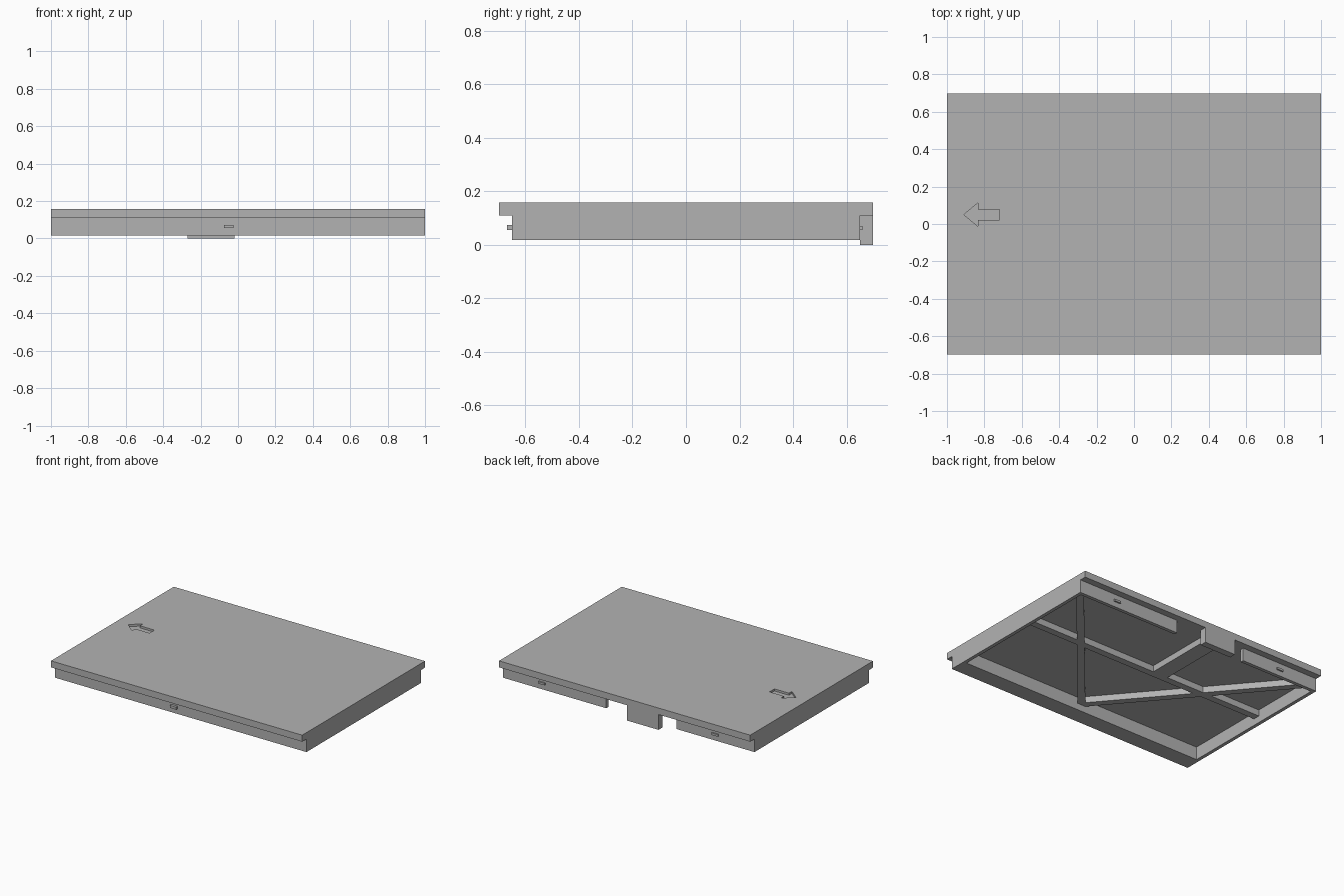
import bpy
import bmesh
import math

cube = bpy.data.objects.get("Cube")
if cube:
    bpy.data.objects.remove(cube, do_unlink=True)

grey = bpy.data.materials.new("mid_grey_plastic")
grey.use_nodes = True
grey.diffuse_color = (0.45, 0.45, 0.45, 1)
grey.node_tree.nodes["Principled BSDF"].inputs["Base Color"].default_value = (0.45, 0.45, 0.45, 1)

TOP, LIP, RIM, RIB = 0.157, 0.11, 0.017, 0.065
EDGE, WALL_Y, THIN, FRONT_IN = 0.698, 0.65, 0.025, -0.53


def prism(name, outline, z0, z1):
    """Extrude a counter-clockwise outline between two heights."""
    bm = bmesh.new()
    base = bm.faces.new([bm.verts.new((x, y, z0)) for x, y in outline])
    ext = bmesh.ops.extrude_face_region(bm, geom=[base])
    for v in ext["geom"]:
        if isinstance(v, bmesh.types.BMVert):
            v.co.z = z1
    bmesh.ops.recalc_face_normals(bm, faces=bm.faces)
    mesh = bpy.data.meshes.new(name)
    bm.to_mesh(mesh)
    bm.free()
    mesh.materials.append(grey)
    obj = bpy.data.objects.new(name, mesh)
    bpy.context.collection.objects.link(obj)
    return obj


def box(name, x0, x1, y0, y1, z0, z1):
    return prism(name, [(x0, y0), (x1, y0), (x1, y1), (x0, y1)], z0, z1)


def diagonal(name, a, b, width, z0, z1):
    """Straight bar between two plan points."""
    dx, dy = b[0] - a[0], b[1] - a[1]
    k = width / 2 / math.hypot(dx, dy)
    nx, ny = -dy * k, dx * k
    return prism(name, [(a[0] - nx, a[1] - ny), (b[0] - nx, b[1] - ny),
                        (b[0] + nx, b[1] + ny), (a[0] + nx, a[1] + ny)], z0, z1)


# Top plate with a shallow engraved arrow
plate = box("top_plate", -1, 1, -EDGE, EDGE, LIP, TOP)
arrow = [(-0.91, 0.05), (-0.835, -0.012), (-0.835, 0.022), (-0.72, 0.022),
         (-0.72, 0.078), (-0.835, 0.078), (-0.835, 0.112)]
cutter = prism("arrow_cutter", arrow, TOP - 0.015, TOP + 0.05)
cutter.hide_render = True
cut = plate.modifiers.new("arrow_recess", 'BOOLEAN')
cut.operation = 'DIFFERENCE'
cut.solver = 'EXACT'
cut.object = cutter
bpy.context.view_layer.objects.active = plate
bpy.ops.object.modifier_apply(modifier=cut.name)
bpy.data.objects.remove(cutter, do_unlink=True)

# Skirt walls: thick at the front, thin elsewhere, open around the back tab
box("front_wall", -1, 1, -WALL_Y, FRONT_IN, RIM, LIP)
box("left_wall", 1 - THIN, 1, FRONT_IN, WALL_Y, RIM, LIP)
box("right_wall", -1, THIN - 1, FRONT_IN, WALL_Y, RIM, LIP)
box("back_wall_left", 0.18, 1 - THIN, WALL_Y - THIN, WALL_Y, RIM, LIP)
box("back_wall_right", THIN - 1, -0.38, WALL_Y - THIN, WALL_Y, RIM, LIP)
box("back_tab", -0.27, -0.02, WALL_Y, EDGE, 0, LIP)

# Stiffening ribs under the plate
box("cross_rib", THIN - 1, 1 - THIN, 0.05, 0.1, RIB, LIP)
box("tab_rib", -0.2, -0.08, 0.1, WALL_Y, RIB, LIP)
for side, s in (("left", 1), ("right", -1)):
    diagonal("diagonal_rib_" + side, (0, FRONT_IN), (s * 0.965, 0.605), 0.05, RIB, LIP)
    # Snap clips on the back wall
    box("back_clip_" + side, s * 0.69 - 0.025, s * 0.69 + 0.025,
        WALL_Y, WALL_Y + 0.01, 0.055, 0.07)

# Snap clip on the front wall
box("front_clip", -0.075, -0.025, -WALL_Y - 0.018, -WALL_Y, 0.055, 0.073)
